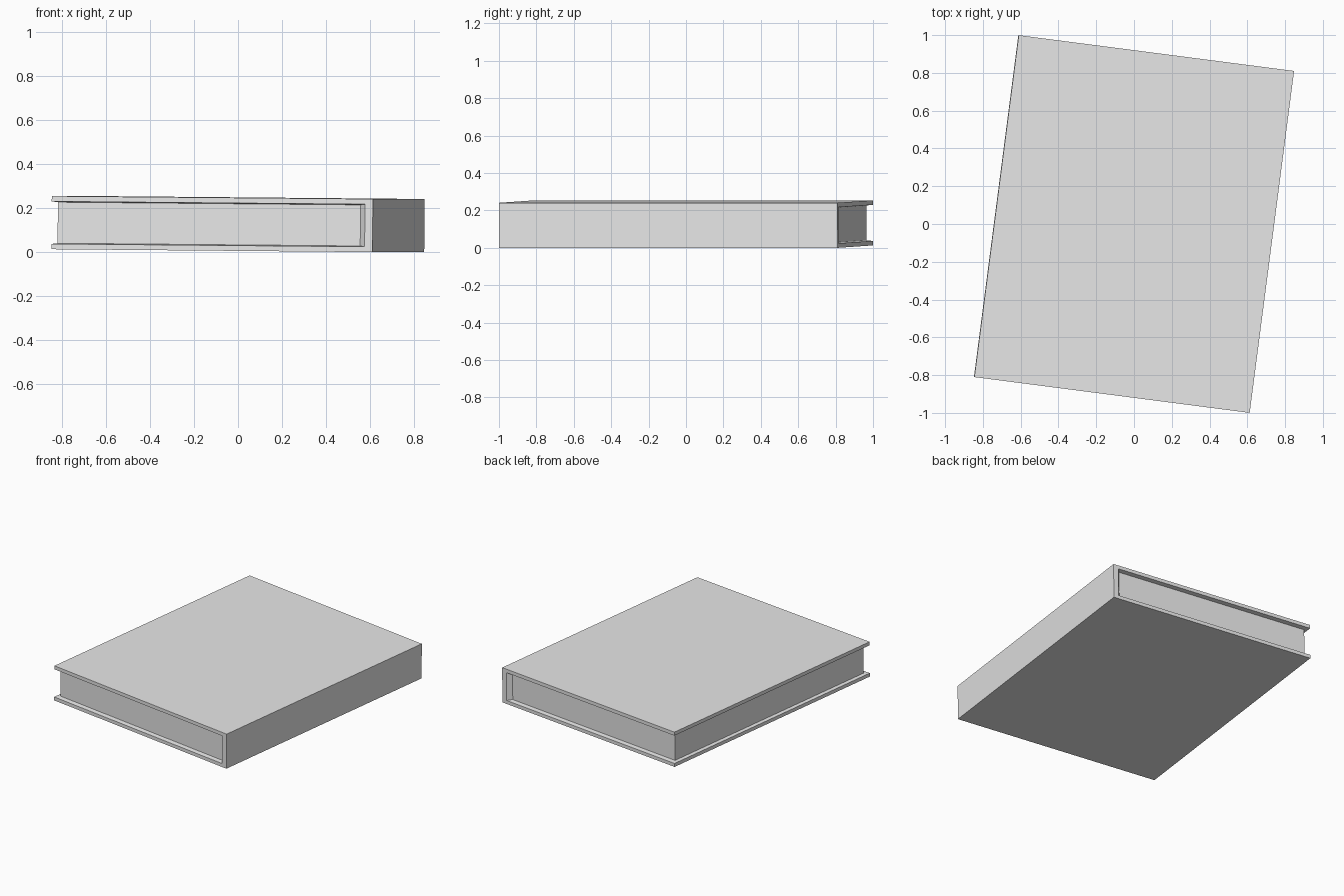
import bpy
import bmesh
from math import radians
from mathutils import Matrix, Vector

old = bpy.data.objects.get("Cube")
if old:
    bpy.data.objects.remove(old, do_unlink=True)

WIDTH, LENGTH, HEIGHT = 1.47, 1.825, 0.241
BOARD, SPINE = 0.024, 0.036
PAGE_SCALE = 0.966

# Plain grey for the whole book
grey = bpy.data.materials.new("plain_grey")
grey.use_nodes = True
colour = (0.8, 0.8, 0.8, 1)
grey.diffuse_color = colour
grey.node_tree.nodes["Principled BSDF"].inputs["Base Color"].default_value = colour

# Solid block, cut where the boards and the spine meet the pages
bm = bmesh.new()
bmesh.ops.create_cube(bm, size=1)
bmesh.ops.scale(bm, vec=(WIDTH, LENGTH, HEIGHT), verts=bm.verts)
inner_z = HEIGHT / 2 - BOARD
spine_x = WIDTH / 2 - SPINE
for point, normal in (((0, 0, inner_z), (0, 0, 1)),
                      ((0, 0, -inner_z), (0, 0, 1)),
                      ((spine_x, 0, 0), (1, 0, 0))):
    bmesh.ops.bisect_plane(bm, geom=bm.verts[:] + bm.edges[:] + bm.faces[:],
                           plane_co=point, plane_no=normal)

# Pages: the three open sides, pushed in towards the middle with a slanted rim
page_faces = []
for face in bm.faces:
    centre = face.calc_center_median()
    if abs(centre.z) < inner_z and centre.x < spine_x and abs(face.normal.z) < 0.5:
        page_faces.append(face)
pushed = bmesh.ops.extrude_face_region(bm, geom=page_faces)["geom"]
leftover = [f for f in page_faces if f.is_valid]
if leftover:
    bmesh.ops.delete(bm, geom=leftover, context='FACES')
pivot = Vector(((spine_x - WIDTH / 2) / 2, 0, 0))
bmesh.ops.scale(bm, vec=(PAGE_SCALE,) * 3, space=Matrix.Translation(-pivot),
                verts=[v for v in pushed if isinstance(v, bmesh.types.BMVert)])
bmesh.ops.recalc_face_normals(bm, faces=bm.faces)

# Lay the book slightly turned, with its fore edge a touch raised
turn = Matrix.Rotation(radians(-7.4), 4, 'Z') @ Matrix.Rotation(radians(0.51), 4, 'Y')
bm.transform(turn)
bm.transform(Matrix.Translation((0, 0, -min(v.co.z for v in bm.verts))))

mesh = bpy.data.meshes.new("closed_book")
bm.to_mesh(mesh)
bm.free()
mesh.materials.append(grey)
bpy.context.collection.objects.link(bpy.data.objects.new("closed_book", mesh))
